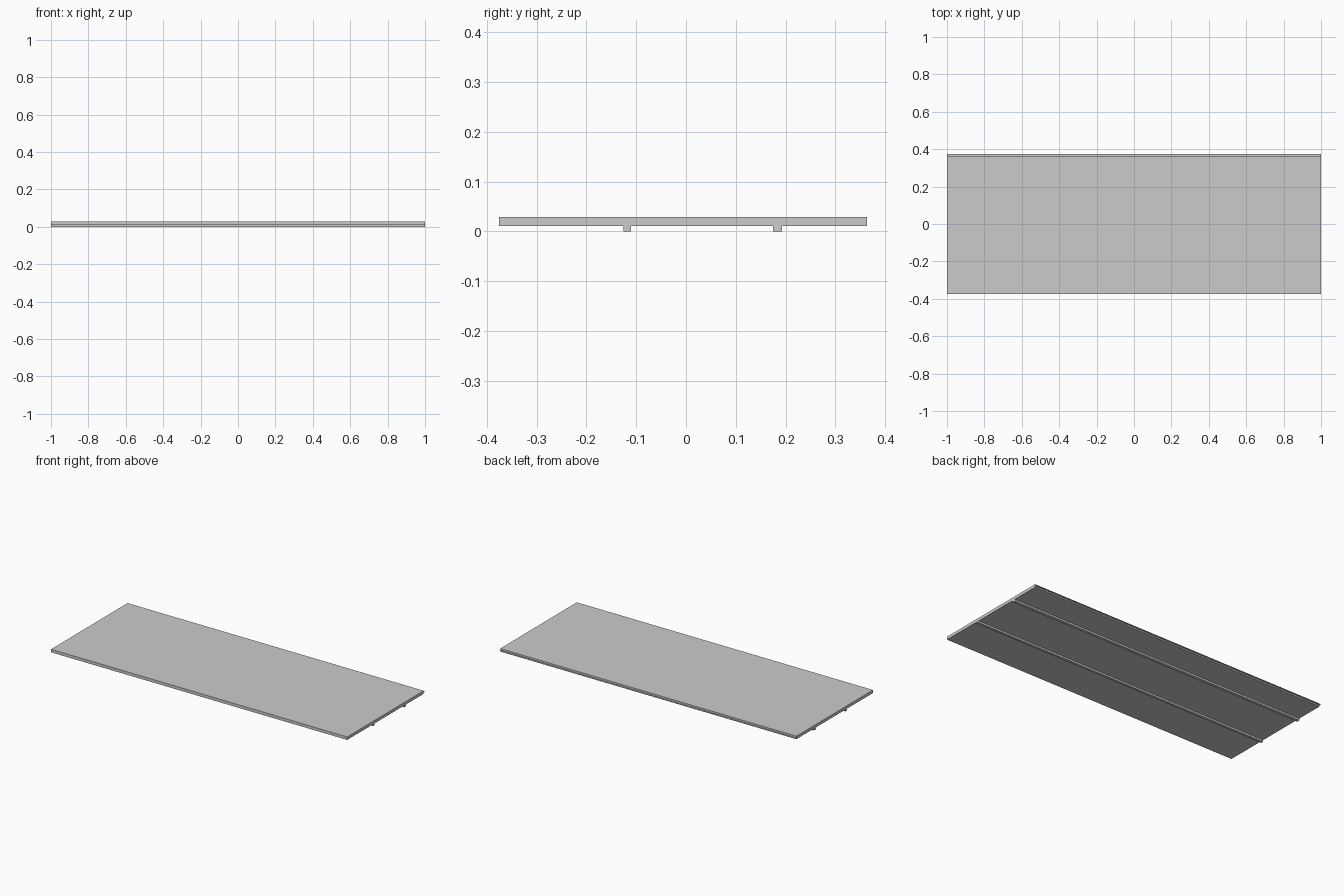
import bpy

if "Cube" in bpy.data.objects:
    bpy.data.objects.remove(bpy.data.objects["Cube"])


def box(name, y0, y1, z0, z1):
    """Full-length bar spanning the given y and z ranges."""
    bpy.ops.mesh.primitive_cube_add(size=1, location=(0, (y0 + y1) / 2, (z0 + z1) / 2))
    ob = bpy.context.object
    ob.name = name
    ob.scale = (2.0, y1 - y0, z1 - z0)
    bpy.ops.object.transform_apply(location=False, rotation=False, scale=True)
    return ob


# Main board
box("shelf_board", -0.375, 0.363, 0.011, 0.0295)

# Two lengthwise ribs underneath
for name, y0, y1 in (("front_rib", -0.125, -0.110), ("back_rib", 0.175, 0.193)):
    box(name, y0, y1, 0.0, 0.011)

# Paper-thin tongue along the back edge
bpy.ops.mesh.primitive_plane_add(size=1, location=(0, 0.369, 0.019))
tongue = bpy.context.object
tongue.name = "back_tongue"
tongue.scale = (2.0, 0.012, 1)
bpy.ops.object.transform_apply(location=False, rotation=False, scale=True)
